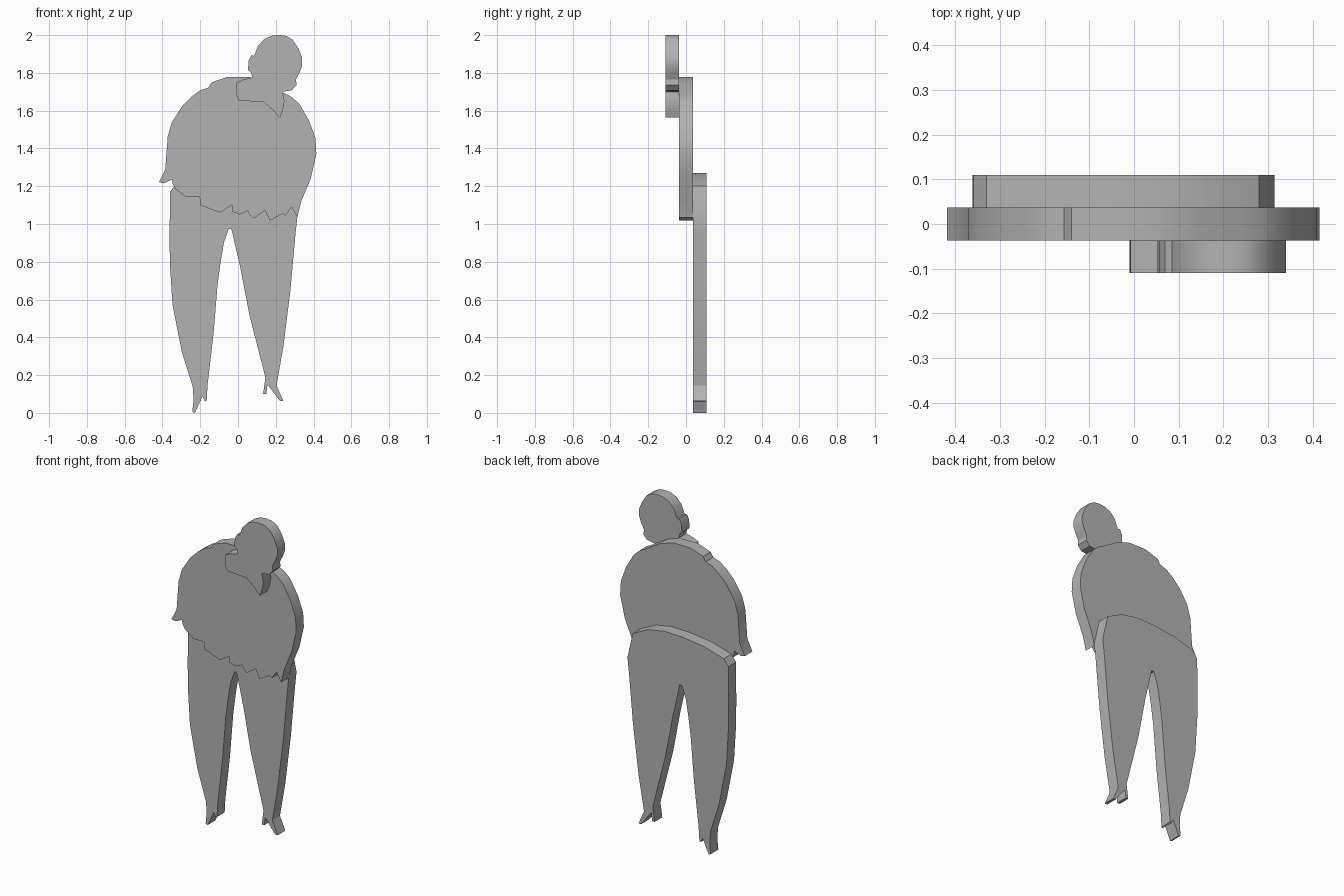
import bpy, bmesh, math

THICK = 0.073

grey = bpy.data.materials.new("plain grey")
grey.diffuse_color = (0.45, 0.45, 0.45, 1)


def slab(name, outline, y_mid):
    """Extrude a front outline (x, z) into a flat plate centred on y_mid."""
    bm = bmesh.new()
    front = bm.faces.new([bm.verts.new((x, y_mid - THICK / 2, z)) for x, z in outline])
    ext = bmesh.ops.extrude_face_region(bm, geom=[front])
    moved = [v for v in ext["geom"] if isinstance(v, bmesh.types.BMVert)]
    bmesh.ops.translate(bm, verts=moved, vec=(0, THICK, 0))
    # keep the front cap and recompute outward normals
    if not front.is_valid or len(front.verts) == 0:
        bm.faces.new([v for v in bm.verts if v not in moved])
    bmesh.ops.recalc_face_normals(bm, faces=bm.faces[:])
    bmesh.ops.triangulate(bm, faces=[f for f in bm.faces if len(f.verts) > 4])
    mesh = bpy.data.meshes.new(name)
    bm.to_mesh(mesh)
    bm.free()
    mesh.materials.append(grey)
    obj = bpy.data.objects.new(name, mesh)
    bpy.context.collection.objects.link(obj)
    bpy.ops.object.select_all(action='DESELECT')
    obj.select_set(True)
    bpy.context.view_layer.objects.active = obj
    bpy.ops.object.shade_smooth_by_angle(angle=math.radians(30))
    return obj


# head with collar, frontmost layer
head = [
    (.22, 2.0), (.18, 1.997), (.14, 1.98), (.107, 1.945), (.085, 1.89),
    (.07, 1.893), (.056, 1.865), (.053, 1.815), (.07, 1.80), (.075, 1.775),
    (.03, 1.765), (-.008, 1.748), (-.01, 1.69), (.003, 1.653), (.135, 1.646),
    (.18, 1.607), (.222, 1.563), (.236, 1.60), (.246, 1.65), (.236, 1.70),
    (.285, 1.708), (.31, 1.735), (.307, 1.765), (.325, 1.80), (.34, 1.84),
    (.34, 1.88), (.32, 1.93), (.29, 1.975), (.255, 1.996),
]

# upper body with a ragged hem, middle layer
torso = [
    (-.055, 1.779), (.06, 1.779), (.15, 1.75), (.24, 1.695), (.285, 1.672),
    (.325, 1.635), (.375, 1.55), (.41, 1.455), (.415, 1.37), (.385, 1.24),
    (.335, 1.12), (.314, 1.035), (.283, 1.09), (.252, 1.045), (.235, 1.055),
    (.17, 1.018), (.142, 1.072), (.12, 1.055), (.083, 1.03), (.06, 1.05),
    (.052, 1.07), (.01, 1.05), (-.03, 1.065), (-.033, 1.10), (-.095, 1.06),
    (-.20, 1.10), (-.203, 1.142), (-.275, 1.142), (-.33, 1.185),
    (-.345, 1.21), (-.35, 1.235), (-.395, 1.215), (-.419, 1.222),
    (-.385, 1.29), (-.372, 1.463), (-.35, 1.54), (-.295, 1.625),
    (-.245, 1.675), (-.20, 1.708), (-.157, 1.722), (-.14, 1.75),
]

# trousers with tapered legs and forked feet, rear layer
legs = [
    (-.36, 1.17), (-.33, 1.21), (-.2, 1.248), (-.05, 1.267), (.07, 1.27),
    (.18, 1.25), (.28, 1.2), (.315, 1.045), (.304, .945), (.278, .655),
    (.24, .35), (.204, .145), (.24, .063), (.222, .063), (.156, .15),
    (.15, .10), (.133, .10), (.145, .188), (.06, .52), (.012, .77),
    (-.035, .975), (-.05, .972), (-.075, .90), (-.092, .80), (-.108, .68),
    (-.13, .415), (-.161, .15), (-.166, .065), (-.174, .06), (-.188, .087),
    (-.228, 0), (-.242, .005), (-.235, .07), (-.24, .14), (-.298, .325),
    (-.347, .574), (-.361, .80), (-.362, .95),
]

slab("head", head, -THICK)
slab("torso", torso, 0)
slab("legs", legs, THICK)
